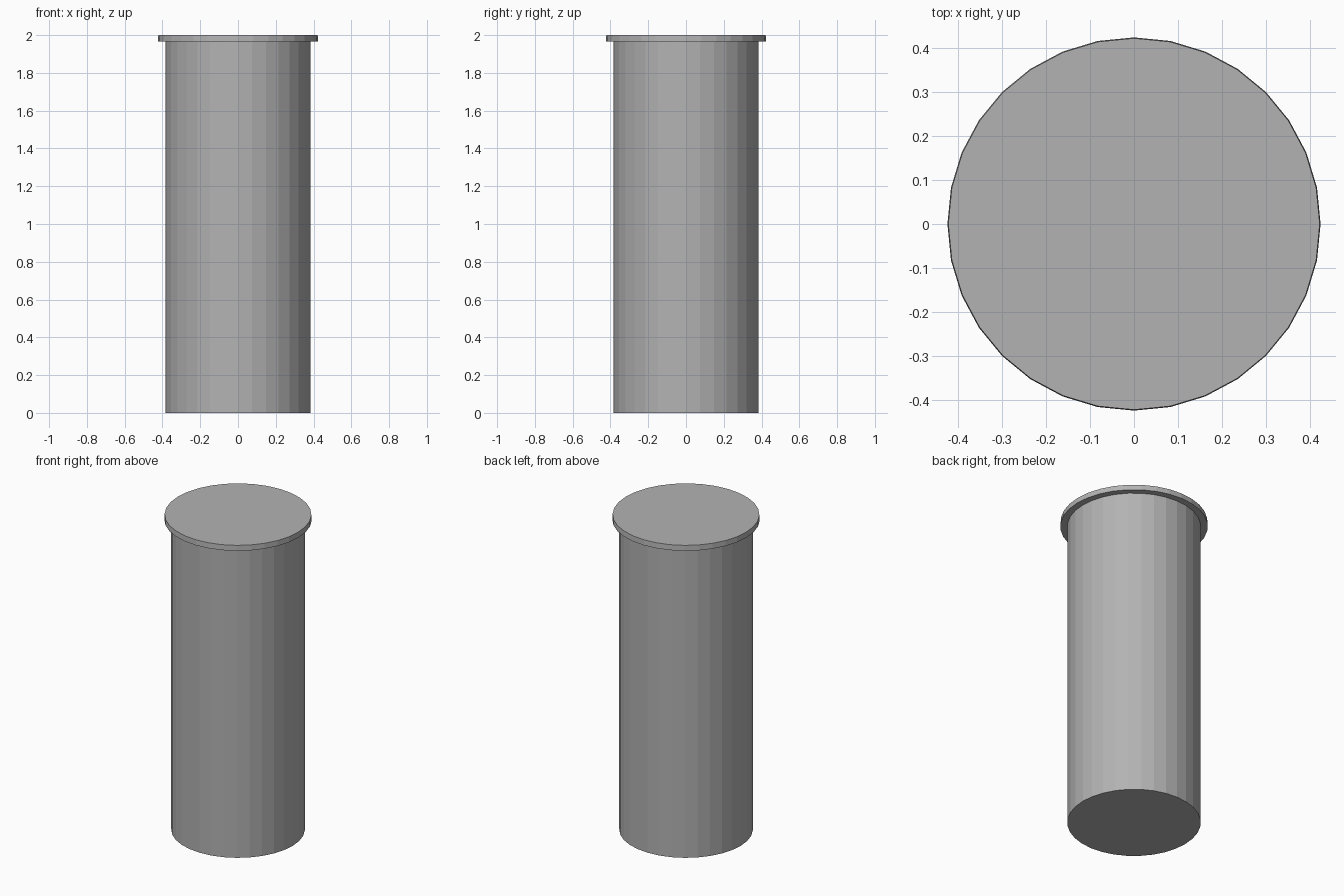
import bpy

if "Cube" in bpy.data.objects:
    bpy.data.objects.remove(bpy.data.objects["Cube"])

SIDES = 32

# Dark grey finish
grey = bpy.data.materials.new("dark_grey")
grey.diffuse_color = (0.45, 0.45, 0.45, 1)
grey.use_nodes = True
grey.node_tree.nodes["Principled BSDF"].inputs["Base Color"].default_value = grey.diffuse_color


def tube(name, r_bottom, r_top, z0, z1):
    bpy.ops.mesh.primitive_cone_add(
        vertices=SIDES, radius1=r_bottom, radius2=r_top, depth=z1 - z0,
        location=(0, 0, (z0 + z1) / 2))
    obj = bpy.context.object
    obj.name = name
    obj.data.materials.append(grey)


# Tall main body with closed base
tube("body", 0.384, 0.384, 0.0, 1.966)

# Thin overhanging lid, very slightly tapered
tube("lid", 0.424, 0.422, 1.966, 2.0)
